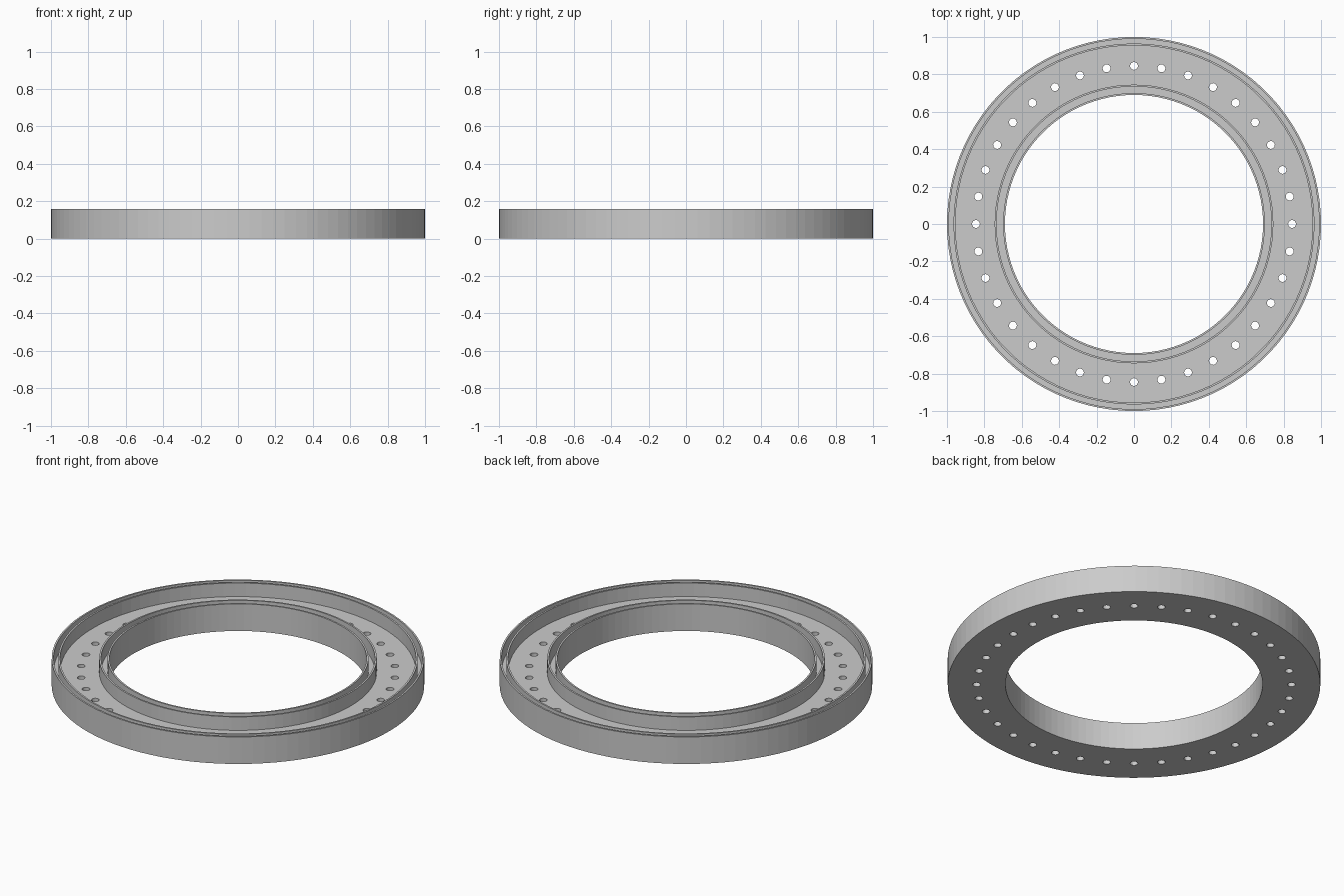
import bpy, bmesh, math

if "Cube" in bpy.data.objects:
    bpy.data.objects.remove(bpy.data.objects["Cube"], do_unlink=True)

SEGMENTS = 100
HEIGHT, FLOOR = 0.16, 0.08
HOLES, HOLE_CIRCLE, HOLE_RADIUS = 36, 0.845, 0.021

grey = bpy.data.materials.new("plain grey")
grey.use_nodes = True
colour = (0.6, 0.6, 0.6, 1)
grey.diffuse_color = colour
grey.node_tree.nodes["Principled BSDF"].inputs["Base Color"].default_value = colour


def add_object(name, bm):
    bmesh.ops.recalc_face_normals(bm, faces=bm.faces)
    mesh = bpy.data.meshes.new(name)
    bm.to_mesh(mesh)
    bm.free()
    mesh.materials.append(grey)
    obj = bpy.data.objects.new(name, mesh)
    bpy.context.collection.objects.link(obj)
    return obj


def revolve(name, profile):
    """Spin a closed (radius, height) profile around z."""
    bm = bmesh.new()
    rings = []
    for i in range(SEGMENTS):
        a = 2 * math.pi * i / SEGMENTS
        rings.append([bm.verts.new((r * math.cos(a), r * math.sin(a), z)) for r, z in profile])
    n = len(profile)
    for i, ring in enumerate(rings):
        nxt = rings[(i + 1) % SEGMENTS]
        for j in range(n):
            k = (j + 1) % n
            bm.faces.new((ring[j], nxt[j], nxt[k], ring[k]))
    return add_object(name, bm)


# Base ring with two double rims, each split by a narrow groove
walls = [(0.69, 0.70), (0.735, 0.745), (0.955, 0.965), (0.99, 1.0)]
profile = [(walls[0][0], 0)]
for inner, outer in walls:
    profile += [(inner, FLOOR), (inner, HEIGHT), (outer, HEIGHT), (outer, FLOOR)]
profile = [profile[0]] + profile[2:-1] + [(walls[-1][1], 0)]
ring = revolve("flange_ring", profile)

# Circle of bolt holes through the floor
bm = bmesh.new()
for i in range(HOLES):
    a = 2 * math.pi * i / HOLES
    made = bmesh.ops.create_cone(bm, cap_ends=True, segments=16, radius1=HOLE_RADIUS,
                                 radius2=HOLE_RADIUS, depth=0.3)
    bmesh.ops.translate(bm, verts=made["verts"],
                        vec=(HOLE_CIRCLE * math.cos(a), HOLE_CIRCLE * math.sin(a), FLOOR / 2))
cutter = add_object("bolt_hole_cutter", bm)
cutter.hide_render = True

# Apply the cut, then drop the cutter
cut = ring.modifiers.new("bolt_holes", "BOOLEAN")
cut.operation = "DIFFERENCE"
cut.solver = "EXACT"
cut.object = cutter
bpy.context.view_layer.objects.active = ring
bpy.ops.object.modifier_apply(modifier=cut.name)
bpy.data.objects.remove(cutter, do_unlink=True)
